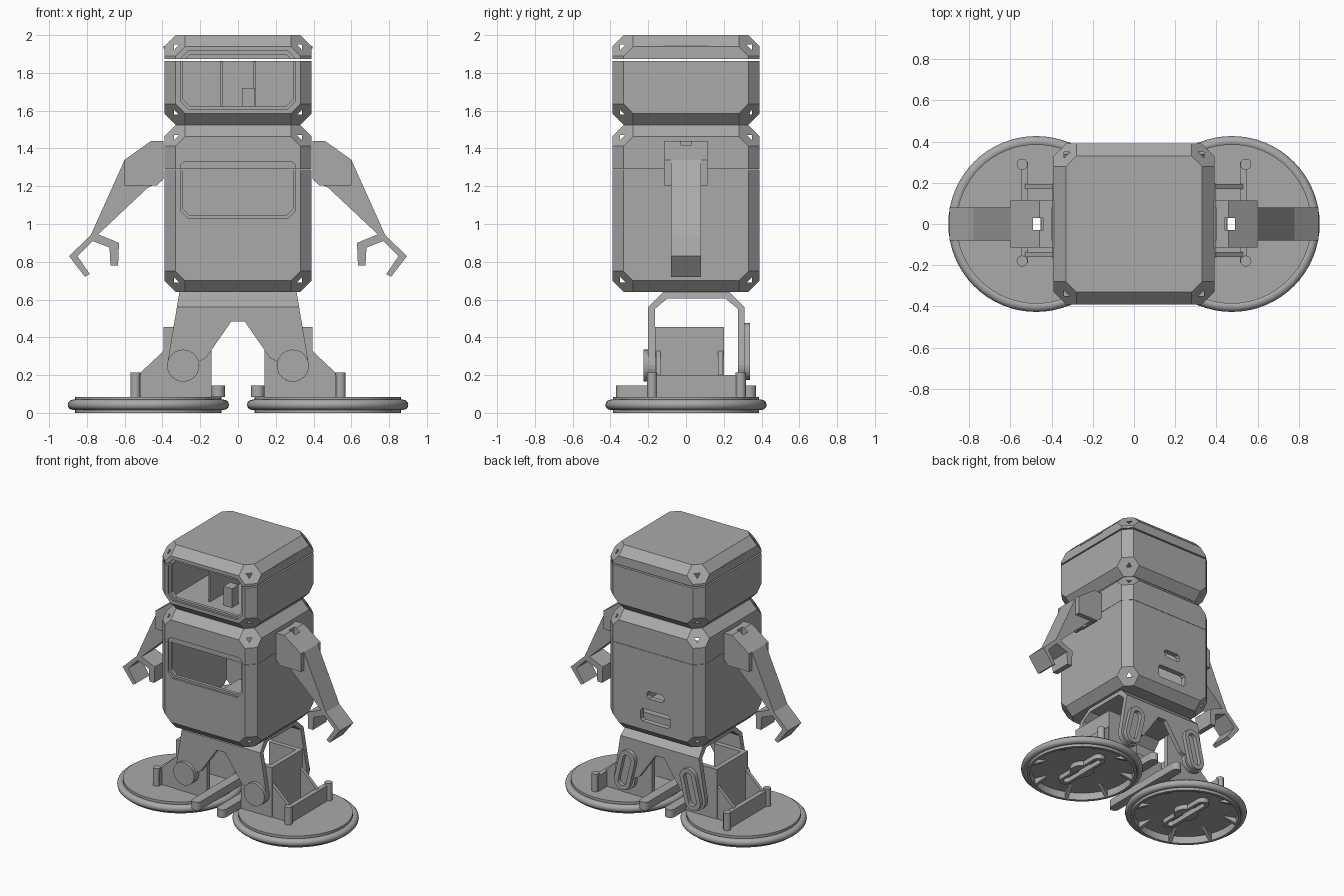
import bpy, bmesh
from math import sin, cos, pi, radians
from itertools import permutations, product
from mathutils import Vector, Matrix

if "Cube" in bpy.data.objects:
    bpy.data.objects.remove(bpy.data.objects["Cube"])

GREY = (0.4, 0.4, 0.4, 1)
mat = bpy.data.materials.new("plain grey")
mat.use_nodes = True
mat.diffuse_color = GREY
mat.node_tree.nodes["Principled BSDF"].inputs["Base Color"].default_value = GREY


def finish(name, bm, smooth=False):
    bmesh.ops.recalc_face_normals(bm, faces=bm.faces)
    me = bpy.data.meshes.new(name)
    bm.to_mesh(me)
    bm.free()
    me.materials.append(mat)
    ob = bpy.data.objects.new(name, me)
    bpy.context.scene.collection.objects.link(ob)
    if smooth:
        activate(ob)
        bpy.ops.object.shade_smooth_by_angle(angle=radians(35))
    return ob


def activate(ob):
    bpy.ops.object.select_all(action="DESELECT")
    ob.select_set(True)
    bpy.context.view_layer.objects.active = ob


def prism(name, pts, axis, lo, hi, smooth=False):
    """Extrude a 2D outline along an axis."""
    place = {"x": lambda p, d: (d, p[0], p[1]),
             "y": lambda p, d: (p[0], d, p[1]),
             "z": lambda p, d: (p[0], p[1], d)}[axis]
    bm = bmesh.new()
    face = bm.faces.new([bm.verts.new(place(p, lo)) for p in pts])
    new = bmesh.ops.extrude_face_region(bm, geom=[face])["geom"]
    shift = Vector(place((0, 0), hi - lo))
    bmesh.ops.translate(bm, vec=shift, verts=[v for v in new if isinstance(v, bmesh.types.BMVert)])
    return finish(name, bm, smooth)


def box(name, x, y, z):
    return prism(name, [(x[0], y[0]), (x[1], y[0]), (x[1], y[1]), (x[0], y[1])], "z", *z)


def combine(ob, others, operation="DIFFERENCE"):
    for other in others:
        activate(ob)
        mod = ob.modifiers.new("cut", "BOOLEAN")
        mod.operation, mod.solver, mod.object = operation, "EXACT", other
        bpy.ops.object.modifier_apply(modifier=mod.name)
        bpy.data.objects.remove(other)
    return ob


def mirrored(ob):
    activate(ob)
    mod = ob.modifiers.new("mirror", "MIRROR")
    mod.use_mirror_merge = False
    bpy.ops.object.modifier_apply(modifier=mod.name)
    return ob


def arc(cx, cy, r, a0, a1, n=16):
    return [(cx + r * cos(radians(a0 + (a1 - a0) * i / n)),
             cy + r * sin(radians(a0 + (a1 - a0) * i / n))) for i in range(n + 1)]


def cham_rect(w, z0, z1, c):
    return [(-w, z0 + c), (-w + c, z0), (w - c, z0), (w, z0 + c),
            (w, z1 - c), (w - c, z1), (-w + c, z1), (-w, z1 - c)]


def stadium(p, q, r):
    d = Vector(q) - Vector(p)
    a = math_angle(d)
    return arc(*p, r, a + 90, a + 270) + arc(*q, r, a - 90, a + 90)


def math_angle(d):
    return Vector((1, 0)).angle_signed(d) * -180 / pi


def shell(name, z0, z1, keep, cavity):
    """Chamfered, corner-clipped case, trimmed to a height band and hollowed."""
    a, mid, half = 0.39, (z0 + z1) / 2, (z1 - z0) / 2
    bm = bmesh.new()
    for s in product((-1, 1), repeat=3):
        for o in permutations((0, 0.06, 0.11)):
            bm.verts.new((s[0] * (a - o[0]), s[1] * (a - o[1]), mid + s[2] * (half - o[2])))
    bmesh.ops.convex_hull(bm, input=bm.verts)
    bmesh.ops.dissolve_limit(bm, angle_limit=0.02, verts=bm.verts, edges=bm.edges)
    for z, n in ((keep[0], -1), (keep[1], 1)):
        geom = bm.verts[:] + bm.edges[:] + bm.faces[:]
        bmesh.ops.bisect_plane(bm, geom=geom, plane_co=(0, 0, z), plane_no=(0, 0, n), clear_outer=True)
        bmesh.ops.holes_fill(bm, edges=[e for e in bm.edges if e.is_boundary])
    ob = finish(name, bm)
    return combine(ob, [box("cavity", (-0.34, 0.34), (-0.35, 0.35), cavity)])


def front_window(ob, recess, opening):
    """Shallow recessed frame with a through opening inside it."""
    combine(ob, [prism("recess", cham_rect(0.305, *recess, 0.04), "y", -0.5, -0.375),
                 prism("opening", cham_rect(0.29, *opening, 0.035), "y", -0.5, -0.3)])


# Head: open case, lid and inner holder
head = shell("head_case", 1.525, 2.0, (1.5, 1.862), (1.58, 1.95))
lid = shell("head_lid", 1.525, 2.0, (1.873, 2.1), (1.8, 1.95))
for part in (head, lid):
    front_window(part, (1.61, 1.915), (1.625, 1.897))
box("holder_wall_a", (-0.095, -0.083), (-0.21, 0.34), (1.58, 1.86))
box("holder_wall_b", (0.083, 0.095), (0.1, 0.34), (1.58, 1.86))
box("holder_block", (0.02, 0.09), (-0.2, -0.12), (1.58, 1.72))
mirrored(box("lid_tab", (0.36, 0.395), (-0.12, 0.12), (1.93, 1.942)))

# Torso: case with back ports, and shoulder cover
torso = shell("torso_case", 0.64, 1.523, (0.6, 1.289), (0.69, 1.4))
cover = shell("shoulder_cover", 0.64, 1.523, (1.291, 1.6), (1.2, 1.47))
front_window(torso, (1.03, 1.33), (1.045, 1.35))
combine(cover, [prism("recess", cham_rect(0.305, 1.03, 1.33, 0.02), "y", -0.5, -0.38)])
for w, z0, z1 in ((0.07, 0.94, 0.995), (0.12, 0.76, 0.855)):
    port = [(x - 0.02, z) for x, z in cham_rect(w, z0, z1, 0.015)]
    combine(torso, [prism("port", port, "y", 0.3, 0.5)])
box("inner_tray", (-0.2, 0.2), (0.1, 0.3), (0.69, 0.78))

# Arms: bent beam ending in a two-finger claw, held by a shoulder bracket
beam = [(0.4, 1.44), (0.46, 1.44), (0.6, 1.34), (0.78, 0.94), (0.895, 0.83),
        (0.81, 0.72), (0.785, 0.735), (0.85, 0.83), (0.77, 0.91), (0.68, 0.875),
        (0.675, 0.78), (0.635, 0.78), (0.63, 0.9), (0.74, 0.945), (0.48, 1.19), (0.4, 1.23)]
slot = ((0.44, 0.49), (-0.03, 0.03))
mirrored(combine(prism("arms", beam, "y", -0.08, 0.08), [box("slot", *slot, (1, 1.6))]))
bracket = [(0.395, 1.44), (0.46, 1.44), (0.6, 1.34), (0.6, 1.205), (0.43, 1.205), (0.395, 1.24)]
for name, y0, y1 in (("front", -0.115, -0.078), ("back", 0.078, 0.115)):
    mirrored(prism("shoulder_bracket_" + name, bracket, "y", y0, y1))

# Legs: forked front outline crossed with an arched side outline
half = [(0.035, 0.485), (0.17, 0.29)] + arc(0.29, 0.25, 0.085, 165, 375) + [(0.3, 0.7)]
fork = half + [(-x, z) for x, z in reversed(half)]
arch = [(-0.2, 0.1), (-0.2, 0.56), (-0.12, 0.64), (0.23, 0.64), (0.31, 0.56), (0.31, 0.1),
        (0.275, 0.1), (0.275, 0.55), (0.21, 0.605), (-0.1, 0.605), (-0.165, 0.55), (-0.165, 0.1)]
combine(prism("legs", fork, "y", -0.5, 0.5), [prism("arch", arch, "x", -0.6, 0.6)], "INTERSECT")
mirrored(prism("hip_pin", arc(0.29, 0.25, 0.085, 0, 345, 23), "y", -0.225, -0.19, True))
ring = prism("back_slot_rim", stadium((0.29, 0.24), (0.25, 0.41), 0.065), "y", 0.3, 0.34)
hole = prism("hole", stadium((0.29, 0.24), (0.25, 0.41), 0.033), "y", 0.2, 0.5)
mirrored(combine(ring, [hole]))

# Feet: hollow dish with rounded rim
FX = 0.475
bm = bmesh.new()
dish = [(0, 0.085), (0.387, 0.085), (0.387, 0.0), (0.365, 0.0), (0.365, 0.055), (0, 0.055)]
loop = [bm.verts.new((r, 0, z)) for r, z in dish]
edges = [bm.edges.new(pair) for pair in zip(loop, loop[1:])]
bmesh.ops.spin(bm, geom=loop + edges, cent=(0, 0, 0), axis=(0, 0, 1), angle=2 * pi, steps=64)
bmesh.ops.remove_doubles(bm, verts=bm.verts, dist=0.0005)
bmesh.ops.translate(bm, vec=(FX, 0, 0), verts=bm.verts)
center = ((FX - 0.025, FX + 0.025), (-0.06, 0.06))
mirrored(combine(finish("foot_dish", bm, True), [box("center_slot", *center, (-1, 1))]))
bpy.ops.mesh.primitive_torus_add(major_radius=0.4, minor_radius=0.027, major_segments=64,
                                 minor_segments=12, location=(FX, 0, 0.043))
rim = bpy.context.object
rim.name = "foot_rim"
rim.data.materials.append(mat)
bpy.ops.object.transform_apply(location=True)
bpy.ops.object.shade_smooth_by_angle(angle=radians(35))
mirrored(rim)

# Underside ribs and central slotted boss
for i in range(8):
    rib = prism("sole_rib", [(0.26, 0.056), (0.37, 0.056), (0.37, 0.005)], "y", -0.012, 0.012)
    rib.data.transform(Matrix.Translation((FX, 0, 0)) @ Matrix.Rotation((i + 0.5) * pi / 4, 4, "Z"))
    mirrored(rib)
boss = prism("sole_boss", stadium((FX, -0.18), (FX, 0.18), 0.045), "z", 0.02, 0.06)
hub = prism("hub", arc(FX, 0, 0.085, 0, 345, 23), "z", 0.02, 0.06)
combine(boss, [hub], "UNION")
mirrored(combine(boss, [prism("hole", stadium((FX, -0.17), (FX, 0.17), 0.022), "z", 0, 0.1)]))

# Ankles: upright channel, sloped gussets, outer wall with posts, inner bar
channel = [(0.14, -0.165), (0.395, -0.165), (0.395, 0.2), (0.14, 0.2),
           (0.14, 0.165), (0.36, 0.165), (0.36, -0.13), (0.14, -0.13)]
mirrored(prism("ankle_channel", channel, "z", 0.085, 0.455))
gusset = [(0.14, 0.085), (0.53, 0.085), (0.53, 0.2), (0.36, 0.36), (0.14, 0.36)]
for name, y0, y1 in (("front", -0.16, -0.135), ("back", 0.17, 0.195)):
    mirrored(prism("ankle_gusset_" + name, gusset, "y", y0, y1))
mirrored(box("ankle_wall", (0.515, 0.55), (-0.19, 0.3), (0.085, 0.2)))
for name, y in (("front", -0.18), ("back", 0.29)):
    mirrored(prism("ankle_post_" + name, arc(0.543, y, 0.027, 0, 330, 11), "z", 0.085, 0.215, True))
mirrored(prism("inner_bar", stadium((0.105, -0.335), (0.105, 0.335), 0.035), "z", 0.085, 0.145, True))
